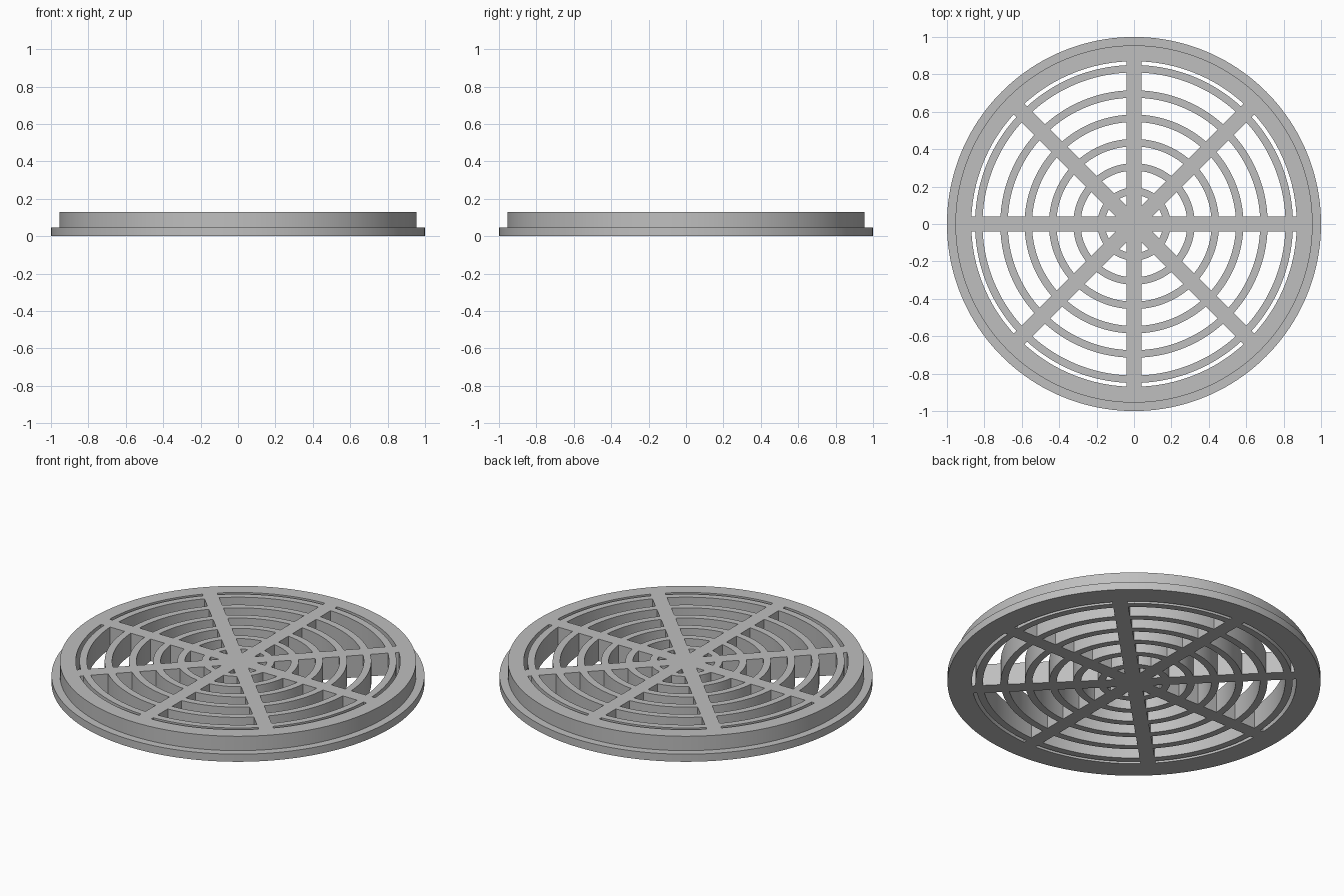
import bpy, bmesh, math

cube = bpy.data.objects.get("Cube")
if cube:
    bpy.data.objects.remove(cube, do_unlink=True)

HEIGHT = 0.13
SPOKE_HALF = 0.04
SPOKES = 8
SEGMENTS = 160

grey = bpy.data.materials.new("light grey")
grey.use_nodes = True
grey.diffuse_color = (0.52, 0.52, 0.52, 1)
grey.node_tree.nodes["Principled BSDF"].inputs["Base Color"].default_value = (0.52, 0.52, 0.52, 1)


def make_object(name, bm):
    bmesh.ops.recalc_face_normals(bm, faces=bm.faces[:])
    mesh = bpy.data.meshes.new(name)
    bm.to_mesh(mesh)
    bm.free()
    mesh.materials.append(grey)
    obj = bpy.data.objects.new(name, mesh)
    bpy.context.collection.objects.link(obj)
    return obj


def prism(bm, outline, z0, z1):
    """Closed upright prism over a flat outline."""
    low = [bm.verts.new((x, y, z0)) for x, y in outline]
    high = [bm.verts.new((x, y, z1)) for x, y in outline]
    bm.faces.new(low[::-1])
    bm.faces.new(high)
    for i in range(len(low)):
        j = (i + 1) % len(low)
        bm.faces.new((low[i], low[j], high[j], high[i]))


def arc(radius, middle, steps):
    """Arc between two spokes, stopping at their parallel sides."""
    half = math.pi / SPOKES - math.asin(SPOKE_HALF / radius)
    angles = [middle - half + 2 * half * i / steps for i in range(steps + 1)]
    return [(radius * math.cos(a), radius * math.sin(a)) for a in angles]


# Stepped disc: wide flange below, narrower body above
bm = bmesh.new()
rings = []
for radius, z in ((1, 0), (1, 0.045), (0.955, 0.045), (0.955, HEIGHT)):
    rings.append([bm.verts.new((radius * math.cos(2 * math.pi * i / SEGMENTS),
                                radius * math.sin(2 * math.pi * i / SEGMENTS), z))
                  for i in range(SEGMENTS)])
for low, high in zip(rings, rings[1:]):
    for i in range(SEGMENTS):
        j = (i + 1) % SEGMENTS
        bm.faces.new((low[i], low[j], high[j], high[i]))
bm.faces.new(rings[0][::-1])
bm.faces.new(rings[-1])
grate = make_object("round_grate", bm)

# Slots that leave the concentric rings and the spokes
bands = [(0.195 + 0.13 * k, 0.285 + 0.13 * k) for k in range(4)]
bands += [(0.715, 0.81), (0.85, 0.87)]
bm = bmesh.new()
for s in range(SPOKES):
    middle = (s + 0.5) * 2 * math.pi / SPOKES
    for inner, outer in bands:
        prism(bm, arc(inner, middle, 16) + arc(outer, middle, 16)[::-1], -0.1, HEIGHT + 0.1)
    # Pointed slot beside the hub
    tip = SPOKE_HALF / math.sin(math.pi / SPOKES)
    point = (tip * math.cos(middle), tip * math.sin(middle))
    prism(bm, [point] + arc(0.155, middle, 8), -0.1, HEIGHT + 0.1)
cutter = make_object("slot_cutter", bm)
cutter.hide_render = True

# Cut the slots and shade
bpy.ops.object.select_all(action='DESELECT')
grate.select_set(True)
bpy.context.view_layer.objects.active = grate
cut = grate.modifiers.new("slots", 'BOOLEAN')
cut.operation = 'DIFFERENCE'
cut.solver = 'EXACT'
cut.object = cutter
bpy.ops.object.modifier_apply(modifier=cut.name)
bpy.data.objects.remove(cutter, do_unlink=True)
bpy.ops.object.shade_smooth_by_angle(angle=math.radians(30))
